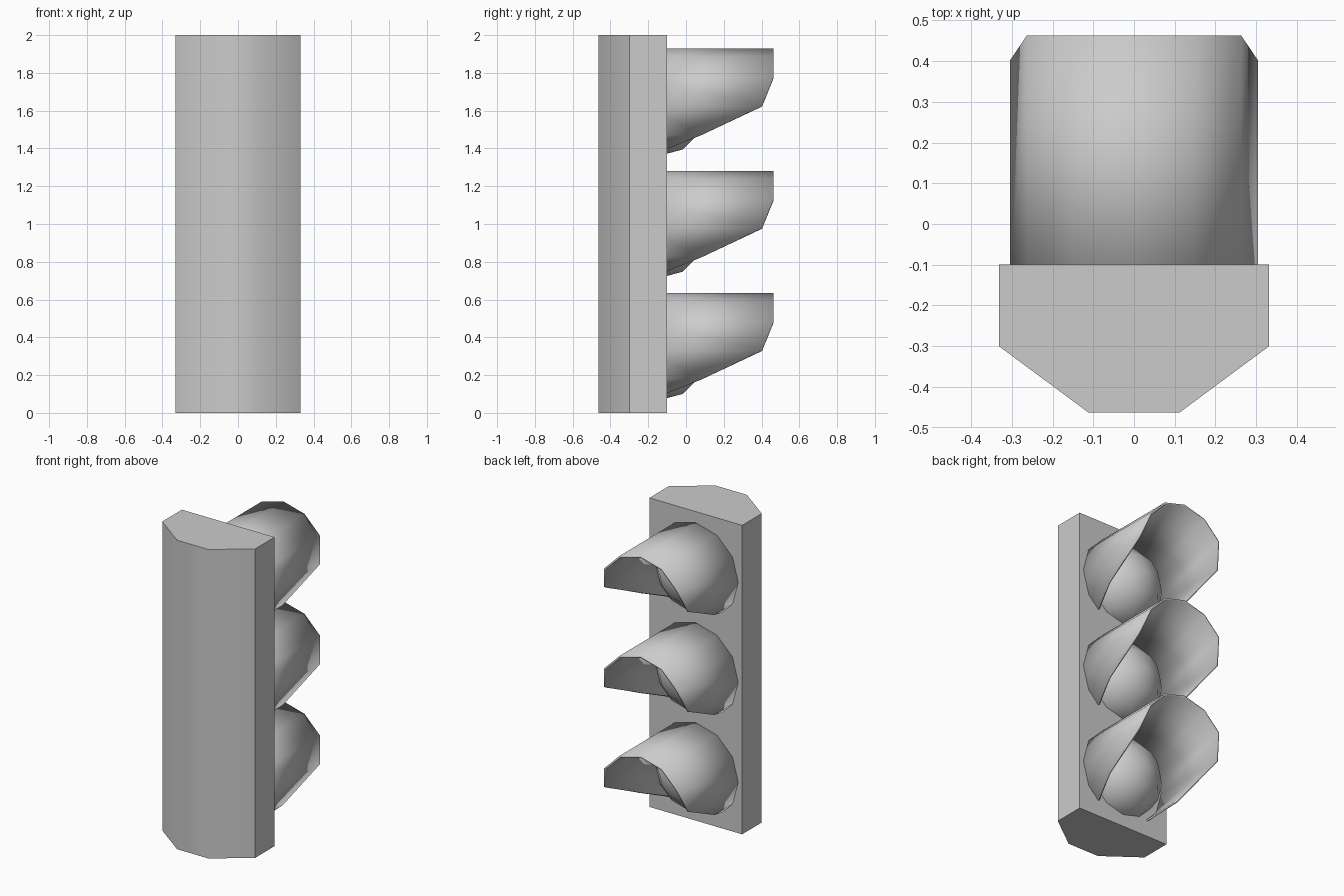
import bpy, math

if "Cube" in bpy.data.objects:
    bpy.data.objects.remove(bpy.data.objects["Cube"])

LIGHT_HEIGHTS = (0.33, 0.977, 1.624)
VISOR_RADIUS = 0.304


def add_mesh(name, verts, faces, location=(0, 0, 0)):
    mesh = bpy.data.meshes.new(name)
    mesh.from_pydata(verts, [], faces)
    mesh.update()
    obj = bpy.data.objects.new(name, mesh)
    obj.location = location
    bpy.context.collection.objects.link(obj)
    return obj


def smooth(obj, degrees):
    bpy.ops.object.select_all(action='DESELECT')
    obj.select_set(True)
    bpy.context.view_layer.objects.active = obj
    bpy.ops.object.shade_smooth_by_angle(angle=math.radians(degrees))


# Housing: six-sided profile extruded upwards
profile = [(0.332, -0.1), (-0.332, -0.1), (-0.332, -0.3),
           (-0.112, -0.463), (0.112, -0.463), (0.332, -0.3)]
n = len(profile)
verts = [(x, y, z) for z in (0, 2) for x, y in profile]
faces = [(i, (i + 1) % n, (i + 1) % n + n, i + n) for i in range(n)]
faces += [tuple(reversed(range(n))), tuple(range(n, 2 * n))]
smooth(add_mesh("housing", verts, faces), 45)


# Visor: open 12-sided tube whose front edge sweeps back towards the bottom
def visor(name, z):
    reach = {-60: -0.19, -30: 0.085, 0: 0.403}
    verts, faces = [], []
    for deg in range(-60, 241, 30):
        side = deg if deg <= 90 else 180 - deg
        x = VISOR_RADIUS * math.cos(math.radians(deg))
        h = VISOR_RADIUS * math.sin(math.radians(deg))
        verts += [(x, -0.2, h), (x, reach.get(side, 0.463), h)]
    for i in range(0, len(verts) - 2, 2):
        faces.append((i + 1, i + 3, i + 2, i))
    obj = add_mesh(name, verts, faces, (0, 0, z))
    smooth(obj, 40)
    shell = obj.modifiers.new("thickness", 'SOLIDIFY')
    shell.thickness = 0.012
    shell.offset = -1


# Lens: low-poly ball half sunk into the housing, pole facing outwards
def lens(name, z):
    bpy.ops.mesh.primitive_uv_sphere_add(
        segments=12, ring_count=6, radius=0.265,
        location=(0, -0.15, z), rotation=(math.radians(-90), 0, 0))
    obj = bpy.context.object
    obj.name = name
    smooth(obj, 45)


for label, z in zip(("lower", "middle", "upper"), LIGHT_HEIGHTS):
    visor(label + "_visor", z)
    lens(label + "_lens", z)
